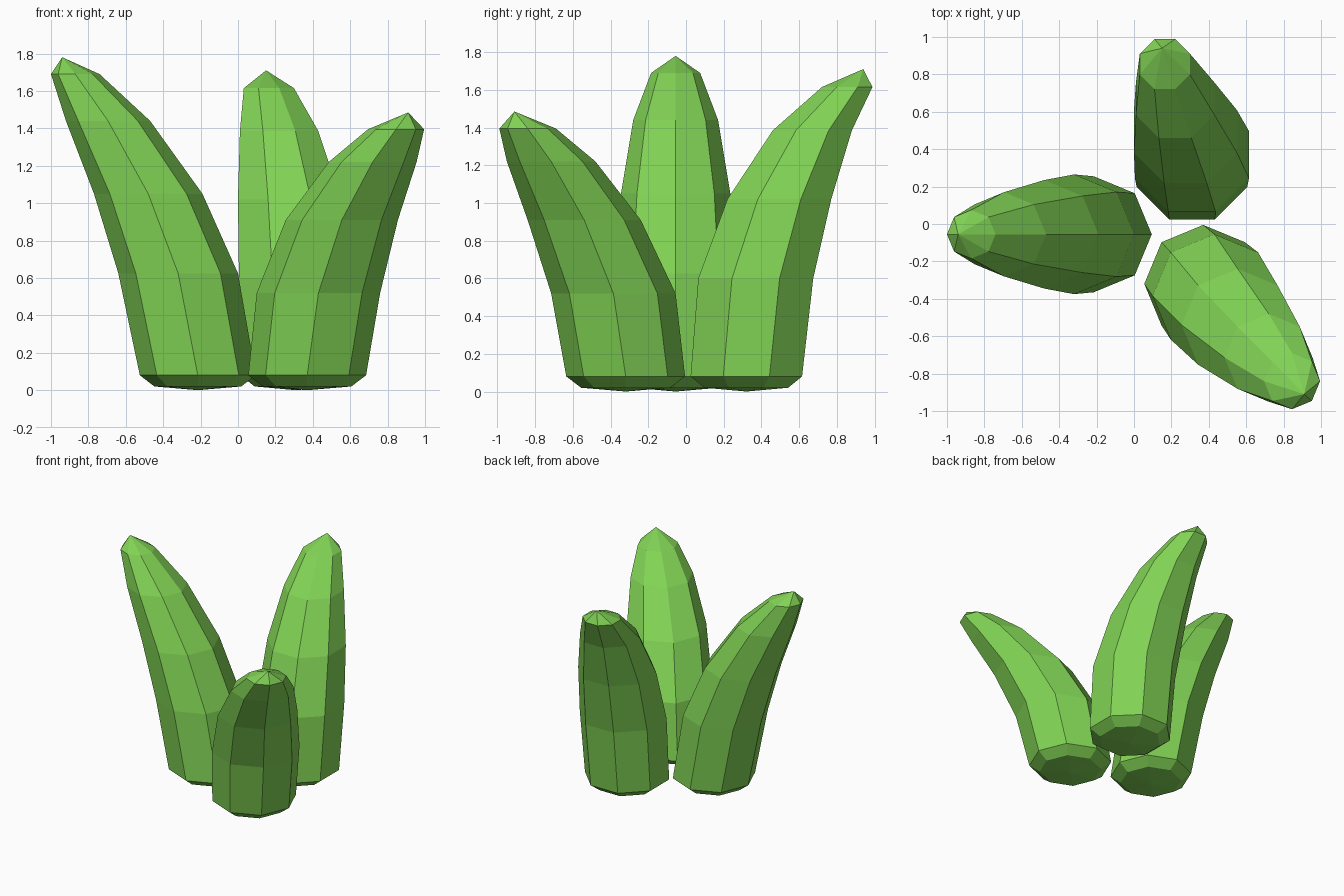
import bpy, bmesh
from math import cos, sin, pi

if "Cube" in bpy.data.objects:
    bpy.data.objects.remove(bpy.data.objects["Cube"])

green = bpy.data.materials.new("leaf_green")
green.diffuse_color = (0.22, 0.65, 0.09, 1)
green.use_nodes = True
green.node_tree.nodes["Principled BSDF"].inputs["Base Color"].default_value = green.diffuse_color


def leaf(name, rings, apex, turn=0.0, sides=8):
    """Bent, tapering leaf: rings are (x, y, z, radius) from the base up."""
    bm = bmesh.new()
    x, y, z, r = rings[0]
    # chamfered foot below the first ring
    rings = [(x, y, 0.02, r * 0.75)] + rings
    loops = []
    for cx, cy, cz, cr in rings:
        loops.append([bm.verts.new((cx + cr * cos(turn + 2 * pi * i / sides),
                                    cy + cr * sin(turn + 2 * pi * i / sides), cz))
                      for i in range(sides)])
    foot = bm.verts.new((x, y, 0))
    tip = bm.verts.new(apex)
    for i in range(sides):
        j = (i + 1) % sides
        bm.faces.new((foot, loops[0][j], loops[0][i]))
        bm.faces.new((tip, loops[-1][i], loops[-1][j]))
        for a, b in zip(loops, loops[1:]):
            bm.faces.new((a[i], a[j], b[j], b[i]))
    bmesh.ops.recalc_face_normals(bm, faces=bm.faces)
    mesh = bpy.data.meshes.new(name)
    bm.to_mesh(mesh)
    bm.free()
    mesh.materials.append(green)
    bpy.context.collection.objects.link(bpy.data.objects.new(name, mesh))


# Tall leaf leaning left
leaf("left_leaf", [(-0.215, -0.055, 0.08, 0.31), (-0.32, -0.055, 0.625, 0.32),
                   (-0.48, -0.055, 1.05, 0.29), (-0.695, -0.055, 1.44, 0.225),
                   (-0.87, -0.055, 1.69, 0.13)], (-0.94, -0.055, 1.78))

# Short leaf leaning to the front right
leaf("front_leaf", [(0.37, -0.32, 0.08, 0.315), (0.43, -0.385, 0.52, 0.33),
                    (0.555, -0.54, 0.91, 0.30), (0.72, -0.715, 1.22, 0.235),
                    (0.845, -0.84, 1.395, 0.15)], (0.91, -0.91, 1.485))

# Tall leaf leaning back
leaf("back_leaf", [(0.31, 0.32, 0.08, 0.32), (0.31, 0.37, 0.60, 0.33),
                   (0.275, 0.495, 1.02, 0.298), (0.22, 0.67, 1.385, 0.227),
                   (0.165, 0.855, 1.615, 0.145)], (0.15, 0.94, 1.71), turn=pi / 8)
